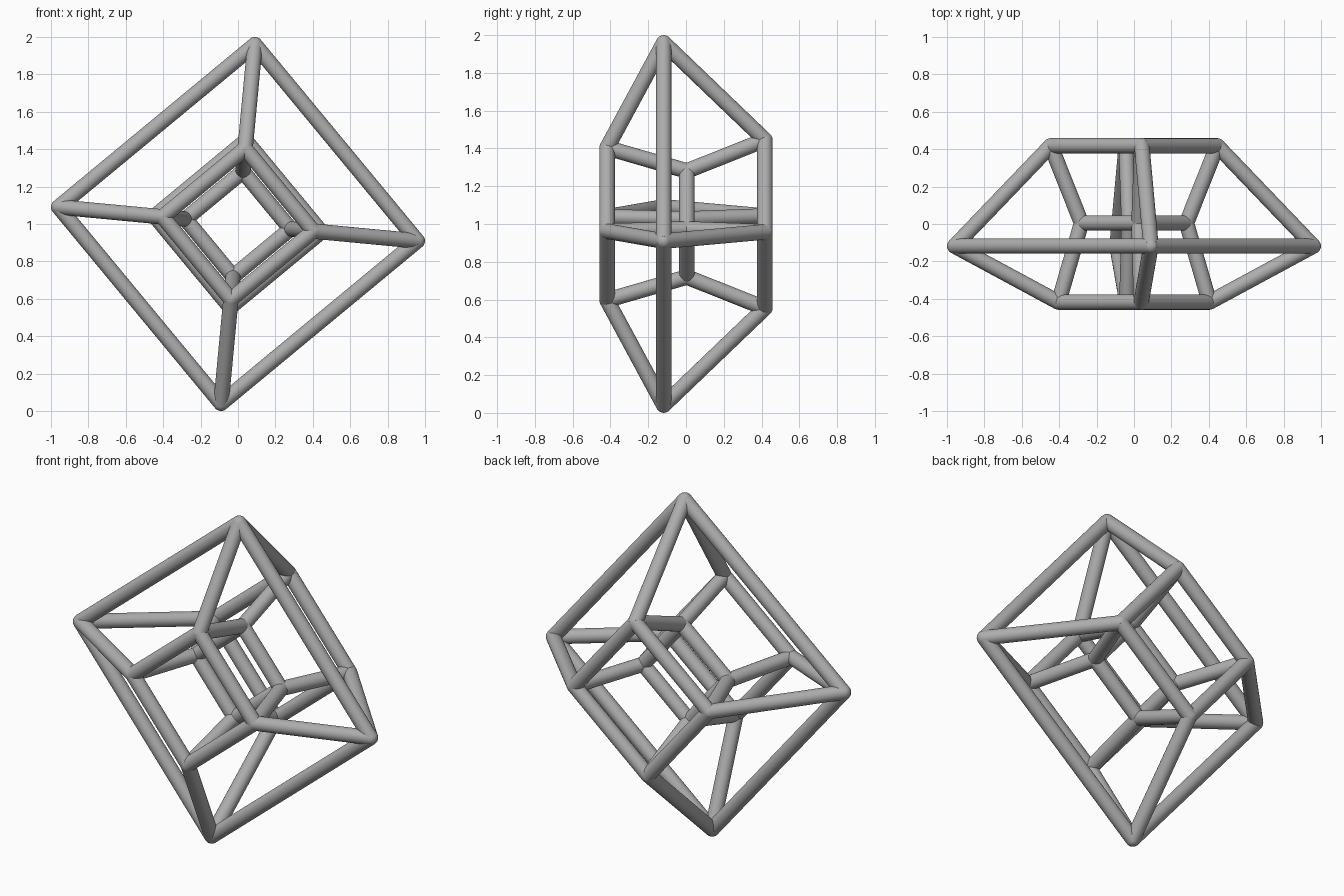
import bpy, bmesh, math
from mathutils import Vector

cube = bpy.data.objects.get("Cube")
if cube:
    bpy.data.objects.remove(cube, do_unlink=True)

TUBE = 0.041
TILT = math.radians(5.4)

grey = bpy.data.materials.new("plain grey")
grey.use_nodes = True
colour = (0.42, 0.42, 0.42, 1)
grey.diffuse_color = colour
grey.node_tree.nodes["Principled BSDF"].inputs["Base Color"].default_value = colour


def square(radius, y):
    """Four corners of a tilted square around the y axis."""
    angles = [TILT + i * math.pi / 2 for i in range(4)]
    return [Vector((radius * math.sin(a), y, 1 + radius * math.cos(a))) for a in angles]


def add_rod(bm, a, b):
    axis = b - a
    matrix = axis.to_track_quat('Z', 'Y').to_matrix().to_4x4()
    matrix.translation = (a + b) / 2
    bmesh.ops.create_cone(bm, cap_ends=True, segments=32, radius1=TUBE, radius2=TUBE,
                          depth=axis.length, matrix=matrix)


def add_object(name, rods, joints=()):
    bm = bmesh.new()
    for a, b in rods:
        add_rod(bm, a, b)
    for p in joints:
        ball = bmesh.ops.create_uvsphere(bm, u_segments=24, v_segments=16, radius=TUBE)
        bmesh.ops.translate(bm, verts=ball["verts"], vec=p)
    mesh = bpy.data.meshes.new(name)
    bm.to_mesh(mesh)
    bm.free()
    mesh.materials.append(grey)
    obj = bpy.data.objects.new(name, mesh)
    bpy.context.collection.objects.link(obj)
    bpy.ops.object.select_all(action='DESELECT')
    obj.select_set(True)
    bpy.context.view_layer.objects.active = obj
    bpy.ops.object.shade_smooth_by_angle(angle=math.radians(40))


# Four square frames, in the order they link up
frames = {
    "outer": square(0.963, -0.118),
    "front": square(0.405, -0.418),
    "inner": square(0.282, 0.005),
    "back": square(0.447, 0.418),
}
names = list(frames)
for i, name in enumerate(names):
    corners = frames[name]
    add_object(name + "_frame", [(corners[k - 1], corners[k]) for k in range(4)], corners)
    # Struts joining each frame to the next one around the loop
    following = names[(i + 1) % 4]
    add_object(name + "_to_" + following + "_struts", list(zip(corners, frames[following])))
